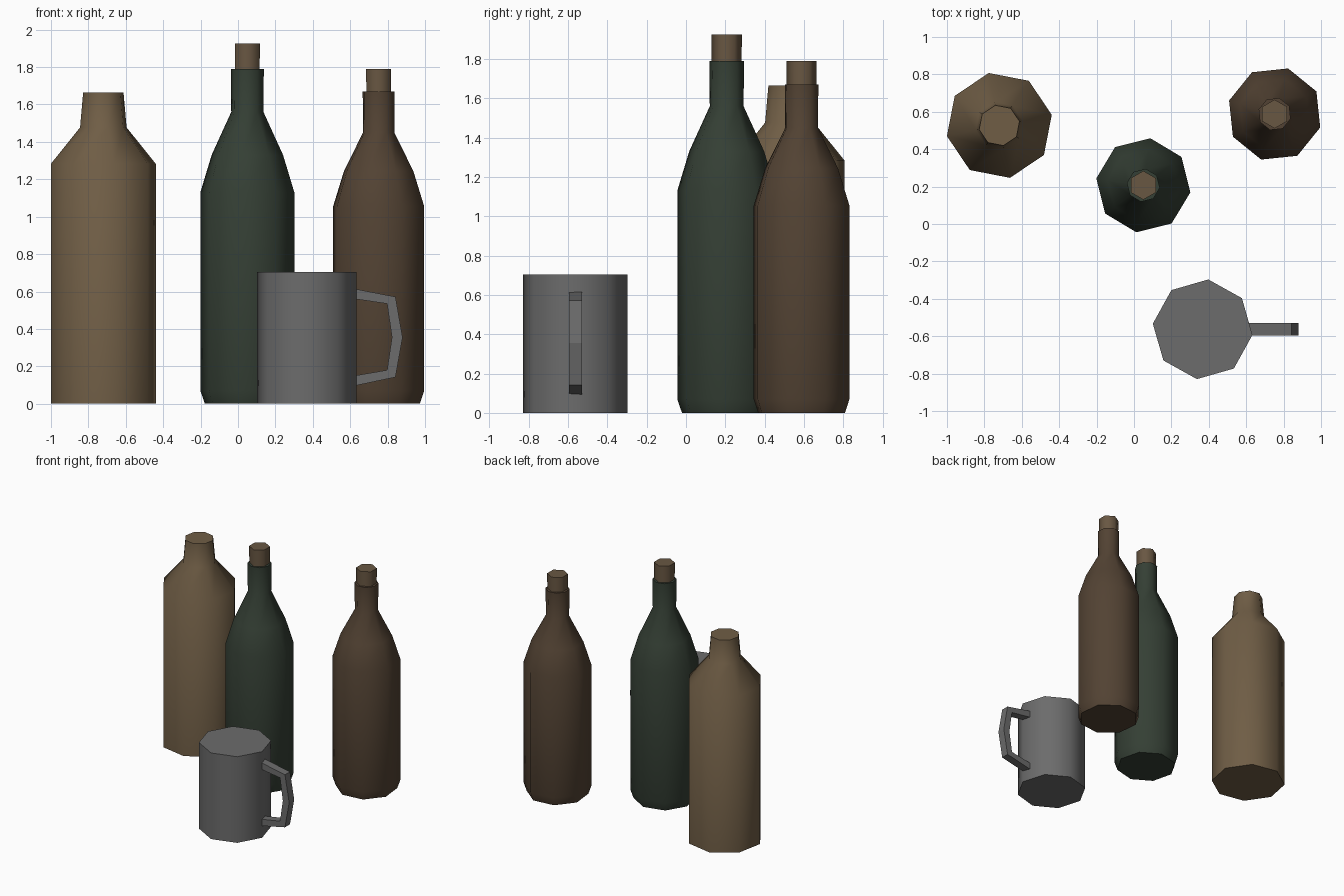
import bpy, bmesh
from math import cos, sin, pi, radians

if "Cube" in bpy.data.objects:
    bpy.data.objects.remove(bpy.data.objects["Cube"])


def material(name, rgb):
    m = bpy.data.materials.new(name)
    m.diffuse_color = (*rgb, 1)
    m.use_nodes = True
    m.node_tree.nodes["Principled BSDF"].inputs["Base Color"].default_value = m.diffuse_color
    return m


CLAY = material("clay", (0.16, 0.11, 0.06))
GREEN = material("green_glass", (0.035, 0.05, 0.035))
BROWN = material("brown_glass", (0.085, 0.055, 0.033))
CORK = material("cork", (0.14, 0.095, 0.055))
PEWTER = material("pewter", (0.15, 0.15, 0.15))


def finish(name, bm, mat, smooth=True):
    bmesh.ops.recalc_face_normals(bm, faces=bm.faces)
    mesh = bpy.data.meshes.new(name)
    bm.to_mesh(mesh)
    bm.free()
    mesh.materials.append(mat)
    ob = bpy.data.objects.new(name, mesh)
    bpy.context.collection.objects.link(ob)
    if smooth:
        bpy.ops.object.select_all(action='DESELECT')
        ob.select_set(True)
        bpy.context.view_layer.objects.active = ob
        bpy.ops.object.shade_smooth_by_angle(angle=radians(65))
    return ob


def bridge(bm, rings):
    """Join successive vertex rings and cap both ends."""
    n = len(rings[0])
    for a, b in zip(rings, rings[1:]):
        for i in range(n):
            j = (i + 1) % n
            bm.faces.new((a[i], a[j], b[j], b[i]))
    bm.faces.new(rings[0][::-1])
    bm.faces.new(rings[-1])


def turned(name, centre, turn, profile, mat, sides=8):
    """Revolve a (radius, height) profile with few sides."""
    bm = bmesh.new()
    rings = []
    for r, z in profile:
        angles = [radians(turn) + 2 * pi * i / sides for i in range(sides)]
        rings.append([bm.verts.new((r * cos(a), r * sin(a), z)) for a in angles])
    bridge(bm, rings)
    ob = finish(name, bm, mat)
    ob.location = (*centre, 0)
    return ob


def wine_bottle(name, centre, turn, shoulder, bend, neck, top, cork_top, mat):
    turned(name, centre, turn,
           [(0.23, 0), (0.254, 0.07), (0.254, shoulder), (0.193, bend),
            (0.087, neck), (0.089, top)], mat)
    turned(name + "_cork", centre, 30, [(0.076, top - 0.04), (0.077, cork_top)], CORK, 6)


# Bottles
turned("clay_bottle", (-0.72, 0.527), 11.5,
       [(0.286, 0), (0.286, 1.283), (0.127, 1.477), (0.11, 1.665)], CLAY)
wine_bottle("green_bottle", (0.05, 0.207), -8.5, 1.13, 1.33, 1.56, 1.79, 1.925, GREEN)
wine_bottle("brown_bottle", (0.752, 0.588), -16.5, 1.055, 1.245, 1.45, 1.67, 1.79, BROWN)

# Mug body
turned("mug_body", (0.367, -0.563), -6.5, [(0.268, 0), (0.268, 0.705)], PEWTER)

# Mug handle: outer and inner outline swept across its width
outer = [(0.61, 0.617), (0.842, 0.572), (0.88, 0.355), (0.842, 0.142), (0.61, 0.093)]
inner = [(0.61, 0.562), (0.797, 0.535), (0.823, 0.355), (0.797, 0.18), (0.61, 0.148)]
bm = bmesh.new()
bridge(bm, [[bm.verts.new(p) for p in ((ox, -0.595, oz), (ox, -0.53, oz),
                                       (ix, -0.53, iz), (ix, -0.595, iz))]
            for (ox, oz), (ix, iz) in zip(outer, inner)])
finish("mug_handle", bm, PEWTER, smooth=False)
